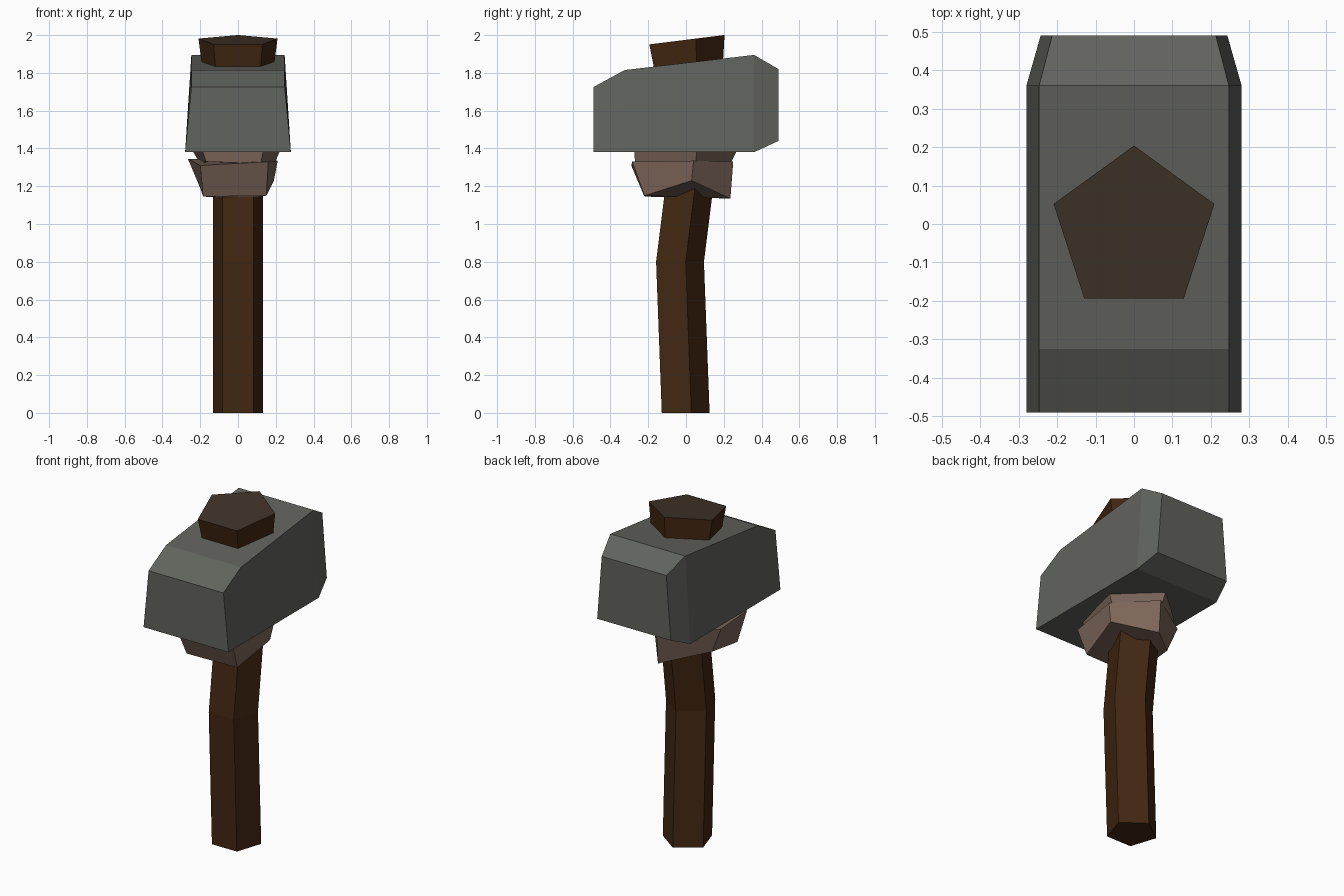
import bpy, bmesh, math

if "Cube" in bpy.data.objects:
    bpy.data.objects.remove(bpy.data.objects["Cube"])


def material(name, rgb):
    m = bpy.data.materials.new(name)
    m.diffuse_color = (*rgb, 1)
    m.use_nodes = True
    m.node_tree.nodes["Principled BSDF"].inputs["Base Color"].default_value = m.diffuse_color
    return m


def loft(name, rings, mats, inset=0):
    """Skin a stack of equal-sized rings, with closed ends."""
    bm = bmesh.new()
    loops = [[bm.verts.new(p) for p in ring] for ring in rings]
    for a, b in zip(loops, loops[1:]):
        n = len(a)
        for i in range(n):
            j = (i + 1) % n
            bm.faces.new((a[i], a[j], b[j], b[i]))
    bm.faces.new(loops[0][::-1])
    cap = bm.faces.new(loops[-1])
    if inset:
        bmesh.ops.inset_region(bm, faces=[cap], thickness=inset)
        cap.material_index = 1
    bmesh.ops.recalc_face_normals(bm, faces=bm.faces)
    me = bpy.data.meshes.new(name)
    bm.to_mesh(me)
    bm.free()
    ob = bpy.data.objects.new(name, me)
    for m in mats:
        me.materials.append(m)
    bpy.context.collection.objects.link(ob)
    return ob


def pentagon(r, cy, z, slope=0):
    pts = []
    for i in range(5):
        a = math.pi / 2 + i * math.tau / 5
        y = r * math.sin(a)
        pts.append((r * math.cos(a), cy + y, z + slope * y))
    return pts


wood = material("dark_wood", (0.055, 0.02, 0.006))
end_grain = material("end_grain", (0.05, 0.033, 0.022))
stone = material("stone", (0.12, 0.125, 0.11))
cloth = material("binding", (0.2, 0.13, 0.1))

# Bent five-sided handle, flaring into a tilted butt above the head
loft("handle", [
    pentagon(0.14, -0.015, 0),
    pentagon(0.14, -0.045, 0.8),
    pentagon(0.14, 0.03, 1.4),
    pentagon(0.22, -0.016, 1.973, 0.125),
], [wood, end_grain], inset=0.046)

# Stone head: sections along y (y, bottom z, top z, bottom half width, top half width)
sections = [(-0.49, 1.38, 1.725, 0.28, 0.247), (-0.325, 1.38, 1.815, 0.28, 0.247),
            (0.36, 1.38, 1.895, 0.28, 0.247), (0.49, 1.44, 1.82, 0.243, 0.213)]
loft("hammer_head", [[(-wb, y, zb), (wb, y, zb), (wt, y, zt), (-wt, y, zt)]
                     for y, zb, zt, wb, wt in sections], [stone])

# Lower wrap of the binding, irregular five-sided
loft("binding_lower", [
    [(-0.185, -0.22, 1.145), (0.15, -0.22, 1.15), (0.19, 0.03, 1.23), (0.02, 0.235, 1.135), (-0.2, 0.04, 1.19)],
    [(-0.2, -0.29, 1.31), (0.16, -0.285, 1.33), (0.21, 0.04, 1.335), (0.02, 0.25, 1.33), (-0.265, 0.05, 1.345)],
], [cloth])

# Upper wrap, tucked under the head
loft("binding_upper", [
    [(-0.17, -0.26, 1.33), (0.12, -0.27, 1.32), (0.19, 0.05, 1.31), (0.0, 0.235, 1.32), (-0.2, 0.05, 1.32)],
    [(-0.2, -0.27, 1.42), (0.14, -0.275, 1.42), (0.235, 0.06, 1.42), (0.0, 0.285, 1.42), (-0.26, 0.06, 1.42)],
], [cloth])
